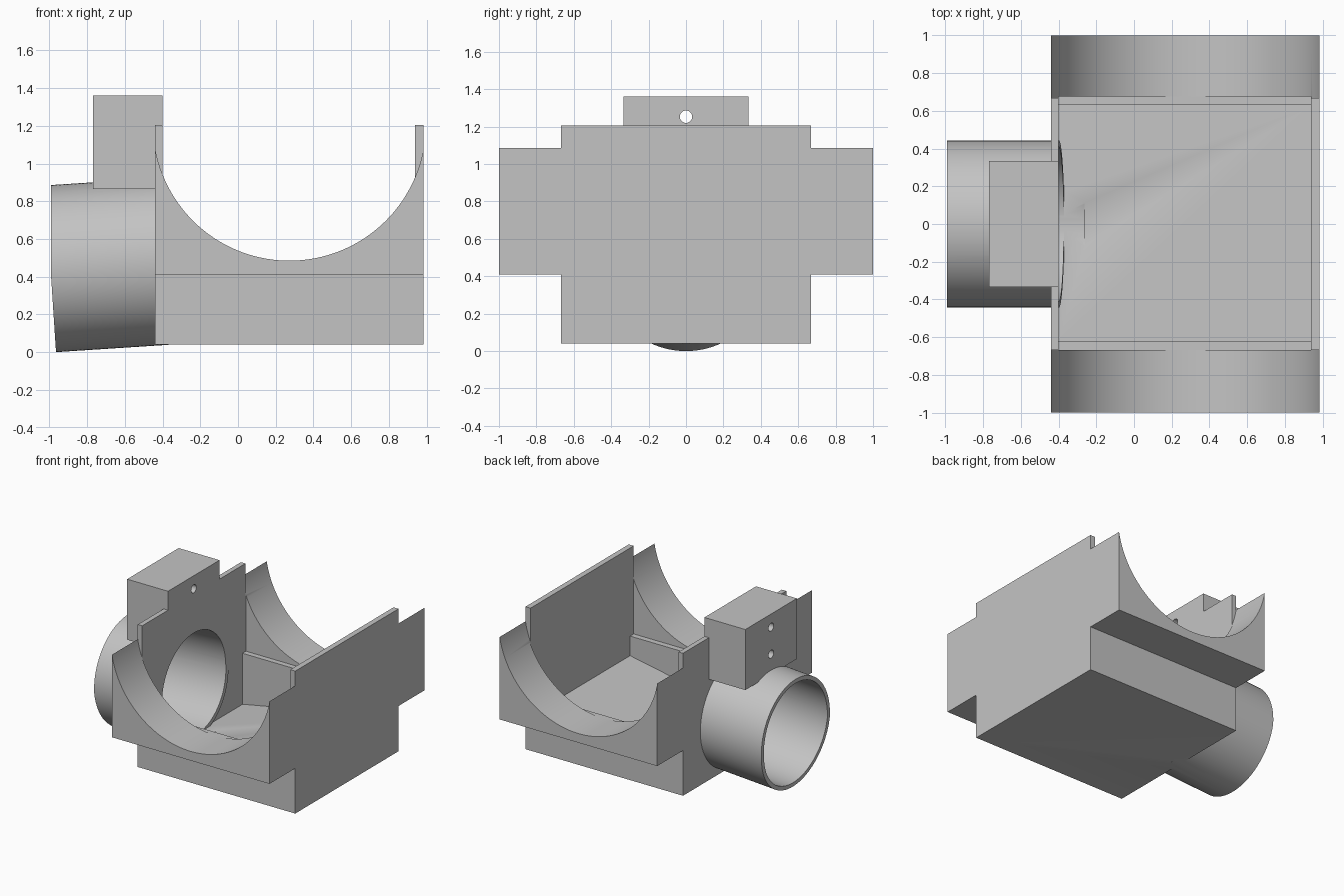
import bpy
import bmesh
import math
from mathutils import Vector

cube = bpy.data.objects.get("Cube")
if cube:
    bpy.data.objects.remove(cube, do_unlink=True)

gray = bpy.data.materials.new("plain gray")
gray.use_nodes = True
gray.diffuse_color = (0.55, 0.55, 0.55, 1)
gray.node_tree.nodes["Principled BSDF"].inputs["Base Color"].default_value = (0.55, 0.55, 0.55, 1)


def finish(name, bm):
    bmesh.ops.recalc_face_normals(bm, faces=bm.faces)
    mesh = bpy.data.meshes.new(name)
    bm.to_mesh(mesh)
    bm.free()
    mesh.materials.append(gray)
    obj = bpy.data.objects.new(name, mesh)
    bpy.context.scene.collection.objects.link(obj)
    return obj


def prism(name, profile, y0, y1):
    """Extrude an x-z profile along y."""
    bm = bmesh.new()
    face = bm.faces.new([bm.verts.new((x, y0, z)) for x, z in profile])
    grown = bmesh.ops.extrude_face_region(bm, geom=[face])["geom"]
    moved = [v for v in grown if isinstance(v, bmesh.types.BMVert)]
    bmesh.ops.translate(bm, verts=moved, vec=(0, y1 - y0, 0))
    return finish(name, bm)


def box(name, x0, x1, y0, y1, z0, z1):
    return prism(name, [(x0, z0), (x1, z0), (x1, z1), (x0, z1)], y0, y1)


def rod(name, start, end, radius, sides=96):
    """Solid cylinder between two points."""
    start, end = Vector(start), Vector(end)
    axis = end - start
    bm = bmesh.new()
    bmesh.ops.create_cone(bm, cap_ends=True, segments=sides, radius1=radius,
                          radius2=radius, depth=axis.length)
    turn = axis.to_track_quat("Z", "Y").to_matrix().to_4x4()
    bmesh.ops.transform(bm, matrix=turn, verts=bm.verts)
    bmesh.ops.translate(bm, verts=bm.verts, vec=(start + end) / 2)
    return finish(name, bm)


def combine(target, tool, operation):
    tool.hide_render = True
    mod = target.modifiers.new(operation.lower(), "BOOLEAN")
    mod.operation = operation
    mod.solver = "EXACT"
    mod.object = tool
    bpy.ops.object.select_all(action="DESELECT")
    bpy.context.view_layer.objects.active = target
    target.select_set(True)
    bpy.ops.object.modifier_apply(modifier=mod.name)
    bpy.data.objects.remove(tool, do_unlink=True)


LEFT, RIGHT = -0.44, 0.985
MID = (LEFT + RIGHT) / 2
ARC_R, ARC_Z, RIM = 0.7236, 1.2086, 1.085

# Cradle with a round saddle, running the full depth
reach = math.acos((ARC_Z - RIM) / ARC_R)
steps = 72
arc = []
for i in range(steps + 1):
    a = reach - 2 * reach * i / steps
    arc.append((MID + ARC_R * math.sin(a), ARC_Z - ARC_R * math.cos(a)))
arc[0], arc[-1] = (RIGHT, RIM), (LEFT, RIM)
housing = prism("housing", [(LEFT, 0.41), (RIGHT, 0.41)] + arc, -1, 1)

# Square tank and the mounting block on its side
combine(housing, box("tank", LEFT, RIGHT, -0.667, 0.667, 0.04, 1.205), "UNION")
combine(housing, box("mount_block", -0.77, -0.35, -0.333, 0.333, 0.865, 1.36), "UNION")

# Hollow with a sloping floor, and a wider opening above the end walls
x0, x1 = -0.40, 0.94
floor = [(x0, 0.068), (x1, 0.325), (x1, 1.6), (x0, 1.6)]
combine(housing, prism("tank_hollow", floor, -0.62, 0.63), "DIFFERENCE")
combine(housing, box("upper_opening", x0, x1, -0.667, 0.675, 0.485, 1.7), "DIFFERENCE")

# Slightly tilted drain pipe, trimmed upright at its outer end
SLOPE = 0.065


def on_axis(x):
    return (x, 0, 0.442 + (x + 0.994) * SLOPE)


pipe = rod("drain_pipe", on_axis(-0.994), on_axis(-0.398), 0.443)
combine(pipe, box("pipe_trim", -1.3, -0.992, -0.7, 0.7, -0.3, 1.3), "DIFFERENCE")
combine(housing, pipe, "UNION")
combine(housing, rod("pipe_bore", on_axis(-1.2), on_axis(-0.287), 0.41), "DIFFERENCE")

# Screw holes: the upper one goes through, the lower one is blind
for z, end in ((1.253, -0.2), (1.032, -0.46)):
    combine(housing, rod("screw_hole", (-0.9, 0, z), (end, 0, z), 0.033, 32), "DIFFERENCE")

bpy.ops.object.select_all(action="DESELECT")
housing.select_set(True)
bpy.context.view_layer.objects.active = housing
bpy.ops.object.shade_smooth_by_angle(angle=math.radians(25))
